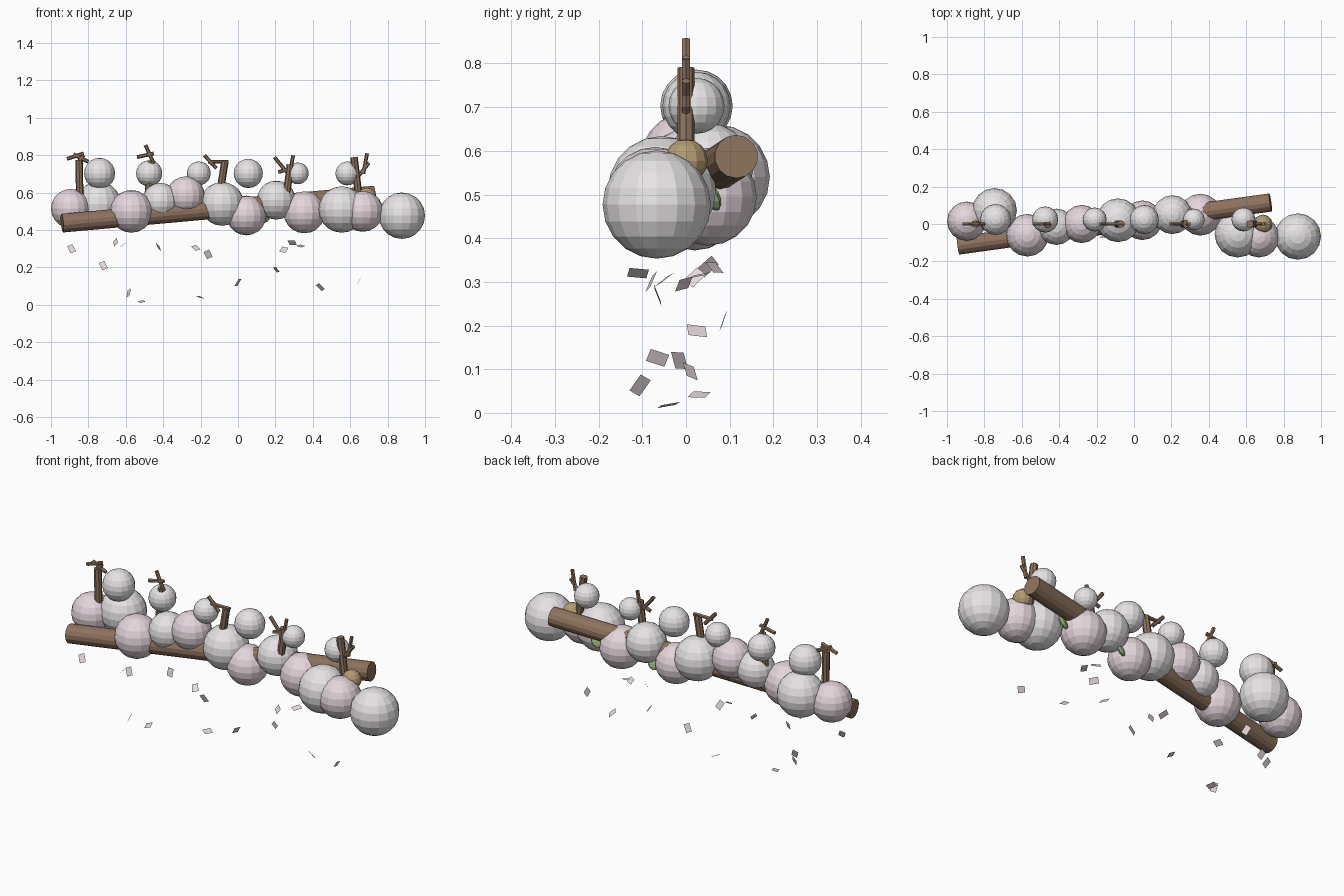
import bpy, math, random
from mathutils import Vector, Euler

random.seed(4)


def mat(name, rgb):
    m = bpy.data.materials.new(name)
    m.diffuse_color = (*rgb, 1)
    return m


BARK = mat("bark", (0.27, 0.17, 0.11))
WHITE = mat("white_blossom", (0.80, 0.77, 0.78))
PINK = mat("pink_blossom", (0.78, 0.67, 0.72))
PETAL = mat("petal", (0.80, 0.70, 0.73))
TAN = mat("tan", (0.45, 0.33, 0.17))
GREEN = mat("leaf", (0.30, 0.48, 0.20))


def finish(name, m):
    ob = bpy.context.object
    ob.name = name
    ob.data.materials.append(m)
    return ob


def ball(name, m, loc, r, seg=16, rings=10):
    bpy.ops.mesh.primitive_uv_sphere_add(segments=seg, ring_count=rings, radius=r, location=loc)
    return finish(name, m)


def rod(name, m, a, b, r, sides=8):
    a, b = Vector(a), Vector(b)
    d = b - a
    bpy.ops.mesh.primitive_cylinder_add(vertices=sides, radius=r, depth=d.length,
                                        location=(a + b) / 2,
                                        rotation=d.to_track_quat('Z', 'Y').to_euler())
    return finish(name, m)


# Main branch
rod("branch", BARK, (-0.94, -0.115, 0.437), (0.73, 0.115, 0.587), 0.05, 14)

# Large blossom clusters, alternating pink and white: x, y, z, radius
clusters = [
    (-0.895, 0.015, 0.515, 0.105), (-0.746, 0.072, 0.54, 0.12),
    (-0.57, -0.06, 0.50, 0.114), (-0.415, -0.015, 0.555, 0.097),
    (-0.28, 0.0, 0.585, 0.102), (-0.085, 0.02, 0.54, 0.117),
    (0.045, 0.02, 0.478, 0.106), (0.205, 0.05, 0.56, 0.104),
    (0.355, 0.05, 0.495, 0.112), (0.555, -0.055, 0.51, 0.124),
    (0.668, -0.07, 0.50, 0.109), (0.876, -0.067, 0.477, 0.124)]
for i, (x, y, z, r) in enumerate(clusters):
    ball(f"blossom_cluster_{i + 1}", WHITE if i % 2 else PINK, (x, y, z), r)

# Small upper blossoms, evenly spaced
for i, r in enumerate([0.083, 0.07, 0.064, 0.078, 0.058, 0.064]):
    ball(f"top_blossom_{i + 1}", WHITE, (-0.74 + 0.265 * i, 0.024, 0.703), r)

# Upright stems in the y = 0 plane, each with short twigs: (x, z) pairs
stems = [
    ((-0.845, 0.53), (-0.85, 0.775),
     [((-0.915, 0.78), (-0.825, 0.81)), ((-0.88, 0.805), (-0.80, 0.765)), ((-0.85, 0.77), (-0.825, 0.80))]),
    ((-0.485, 0.54), (-0.462, 0.77),
     [((-0.54, 0.79), (-0.45, 0.81)), ((-0.495, 0.855), (-0.455, 0.765))]),
    ((-0.105, 0.55), (-0.07, 0.765),
     [((-0.18, 0.80), (-0.115, 0.73)), ((-0.16, 0.765), (-0.05, 0.765))]),
    ((0.255, 0.55), (0.28, 0.75),
     [((0.195, 0.79), (0.26, 0.71)), ((0.215, 0.71), (0.31, 0.74)), ((0.295, 0.80), (0.28, 0.72))]),
    ((0.65, 0.55), (0.62, 0.79),
     [((0.69, 0.81), (0.67, 0.70)), ((0.645, 0.69), (0.70, 0.76))])]
for i, (a, b, twigs) in enumerate(stems):
    rod(f"stem_{i + 1}", BARK, (a[0], 0, a[1]), (b[0], 0, b[1]), 0.02)
    for j, (p, q) in enumerate(twigs):
        rod(f"twig_{i + 1}_{j + 1}", BARK, (p[0], 0, p[1]), (q[0], 0, q[1]), 0.01, 6)

# Tan knot near the right end
ball("branch_knot", TAN, (0.69, 0.0, 0.577), 0.05, 12, 8)

# Leaves mostly hidden between the clusters
for i, (x, y, z) in enumerate([(0.49, 0.06, 0.495), (0.14, 0.07, 0.47)]):
    leaf = ball(f"leaf_{i + 1}", GREEN, (x, y, z), 0.035, 8, 6)
    leaf.scale = (1.0, 0.4, 1.0)
    leaf.rotation_euler = (0.4, 0.3, 0.5)

# Falling petals, small flat quads
petals = [
    (-0.89, -0.08, 0.30), (-0.72, 0.085, 0.21), (-0.655, 0.05, 0.335), (-0.615, -0.11, 0.32),
    (-0.585, -0.105, 0.063), (-0.515, -0.04, 0.018), (-0.425, 0.02, 0.31), (-0.225, -0.05, 0.305),
    (-0.16, -0.065, 0.27), (-0.205, 0.03, 0.042), (0.0, -0.015, 0.12), (0.205, 0.025, 0.188),
    (0.245, -0.005, 0.295), (0.29, 0.065, 0.333), (0.335, 0.03, 0.315), (0.44, 0.01, 0.095),
    (0.645, -0.065, 0.126)]
for i, p in enumerate(petals):
    bpy.ops.mesh.primitive_plane_add(size=1, location=p)
    ob = finish(f"falling_petal_{i + 1}", PETAL)
    ob.scale = (0.045, 0.032, 1)
    tilt = 0.25 if p[2] < 0.03 else 1.2
    ob.rotation_euler = Euler((random.uniform(-tilt, tilt), random.uniform(-tilt, tilt),
                               random.uniform(0, math.tau)))
